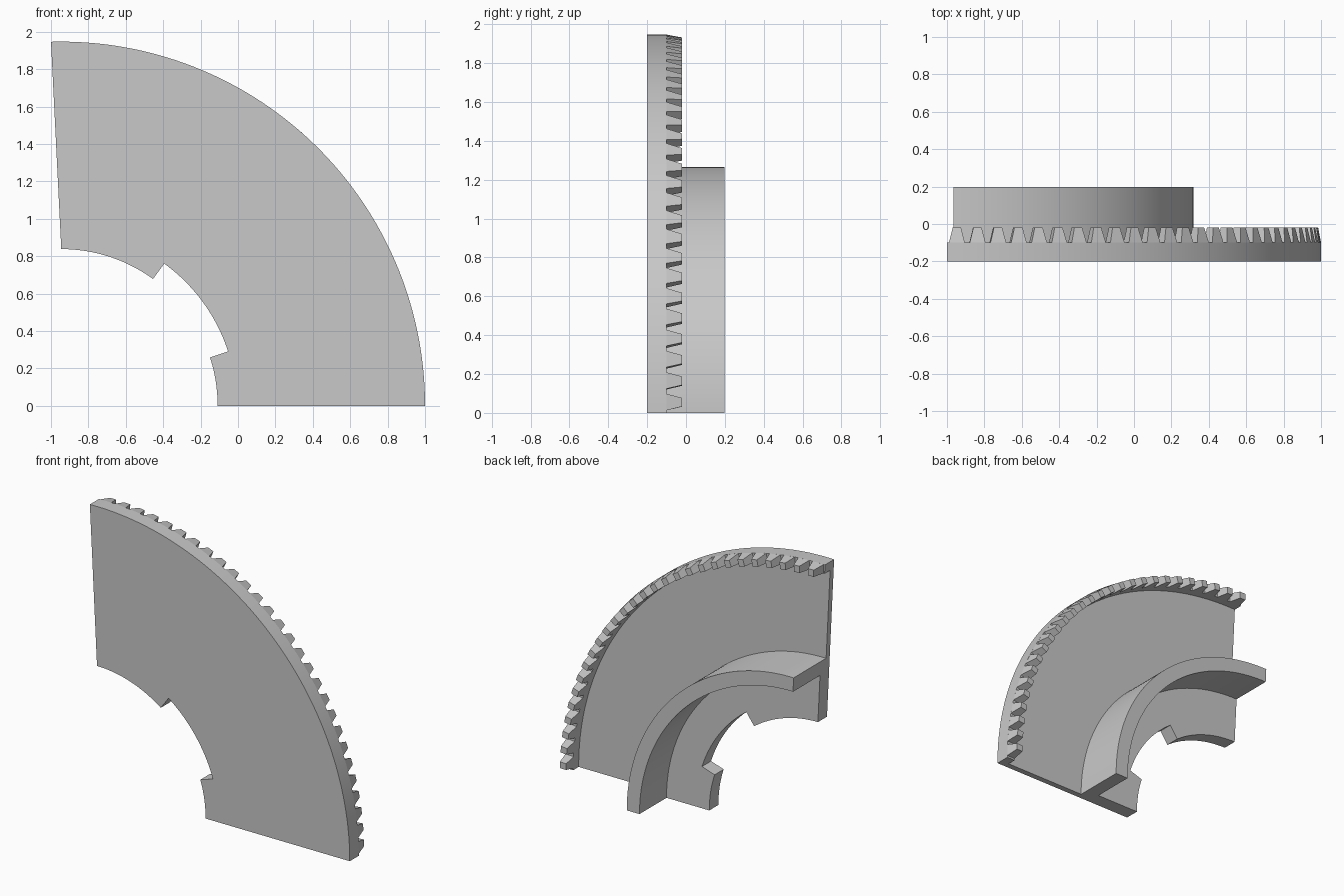
import bpy, bmesh
from math import sin, cos, acos, hypot, radians

cube = bpy.data.objects.get("Cube")
if cube:
    bpy.data.objects.remove(cube, do_unlink=True)

CENTRE_X = -0.947
R_BORE, R_RECESS, R_COLLAR_IN, R_COLLAR, R_RIM_IN, R_OUT = RADII = (
    0.838, 0.94, 1.167, 1.265, 1.885, 1.947)
Y_FRONT, Y_WEB, Y_FLOOR, Y_TIP, Y_BACK = -0.2, -0.16, -0.1, -0.02, 0.197
RECESS_START, RECESS_END, STEPS = 18, 54, 90

grey = bpy.data.materials.new("plain_grey")
grey.use_nodes = True
colour = (0.58, 0.58, 0.58, 1)
grey.diffuse_color = colour
grey.node_tree.nodes["Principled BSDF"].inputs["Base Color"].default_value = colour


def point(r, a, y):
    return (CENTRE_X + r * cos(a), y, r * sin(a))


def station_angle(i, r):
    # degree steps, stretched near the upper end to meet its straight cut
    end = acos(-0.0495 * (r - 0.88) / r)
    blend = max(0, (i - RECESS_END) / (STEPS - RECESS_END))
    return radians(i) + (end - radians(90)) * blend


def raise_bands(bm, y0, y1, *bands):
    """Extrude the faces lying at depth y0 within the radial bands to y1."""
    chosen = []
    for face in bm.faces:
        if all(abs(v.co.y - y0) < 1e-4 for v in face.verts):
            r = sum(hypot(v.co.x - CENTRE_X, v.co.z) for v in face.verts) / 4
            if any(low < r < high for low, high in bands):
                chosen.append(face)
    grown = bmesh.ops.extrude_face_region(bm, geom=chosen)["geom"]
    verts = [v for v in grown if isinstance(v, bmesh.types.BMVert)]
    bmesh.ops.translate(bm, verts=verts, vec=(0, y1 - y0, 0))


def finish(name, bm):
    bmesh.ops.recalc_face_normals(bm, faces=bm.faces)
    mesh = bpy.data.meshes.new(name)
    bm.to_mesh(mesh)
    bm.free()
    mesh.materials.append(grey)
    obj = bpy.data.objects.new(name, mesh)
    bpy.context.collection.objects.link(obj)
    return obj


# Sector body: a flat sheet with a widened bore between two stops
bm = bmesh.new()
grid = [[bm.verts.new(point(r, station_angle(i, r), Y_FRONT)) for r in RADII]
        for i in range(STEPS + 1)]
for i in range(STEPS):
    for j in range(len(RADII) - 1):
        if j == 0 and RECESS_START <= i < RECESS_END:
            continue
        bm.faces.new((grid[i][j], grid[i][j + 1],
                      grid[i + 1][j + 1], grid[i + 1][j]))
bmesh.ops.delete(bm, geom=[v for v in bm.verts if not v.link_faces],
                 context="VERTS")

# Thin web first, then the thicker hub and rim, then the standing collar
raise_bands(bm, Y_FRONT, Y_WEB, (0, R_OUT))
raise_bands(bm, Y_WEB, Y_FLOOR, (0, R_COLLAR), (R_RIM_IN, R_OUT))
raise_bands(bm, Y_FLOOR, Y_BACK, (R_COLLAR_IN, R_COLLAR))
bmesh.ops.recalc_face_normals(bm, faces=bm.faces)
bmesh.ops.dissolve_limit(bm, angle_limit=0.005, verts=bm.verts, edges=bm.edges)
body = finish("sector_body", bm)
bpy.ops.object.select_all(action="DESELECT")
body.select_set(True)
bpy.context.view_layer.objects.active = body
bpy.ops.object.shade_smooth_by_angle(angle=radians(25))

# Tapered face teeth around the rim
PITCH = radians(360 / 110)
bm = bmesh.new()
for k in range(28):
    mid = (k + 0.5) * PITCH
    rings = []
    for y, half, lean in ((Y_FLOOR, 0.38, 0), (Y_TIP, 0.2, 0.015)):
        corners = ((R_OUT - lean, -1), (R_OUT - lean, 1),
                   (R_RIM_IN, 1), (R_RIM_IN, -1))
        rings.append([bm.verts.new(point(r, mid + s * half * PITCH, y))
                      for r, s in corners])
    base, tip = rings
    bm.faces.new(tip)
    for i in range(4):
        j = (i + 1) % 4
        bm.faces.new((base[i], base[j], tip[j], tip[i]))
finish("rim_teeth", bm)
